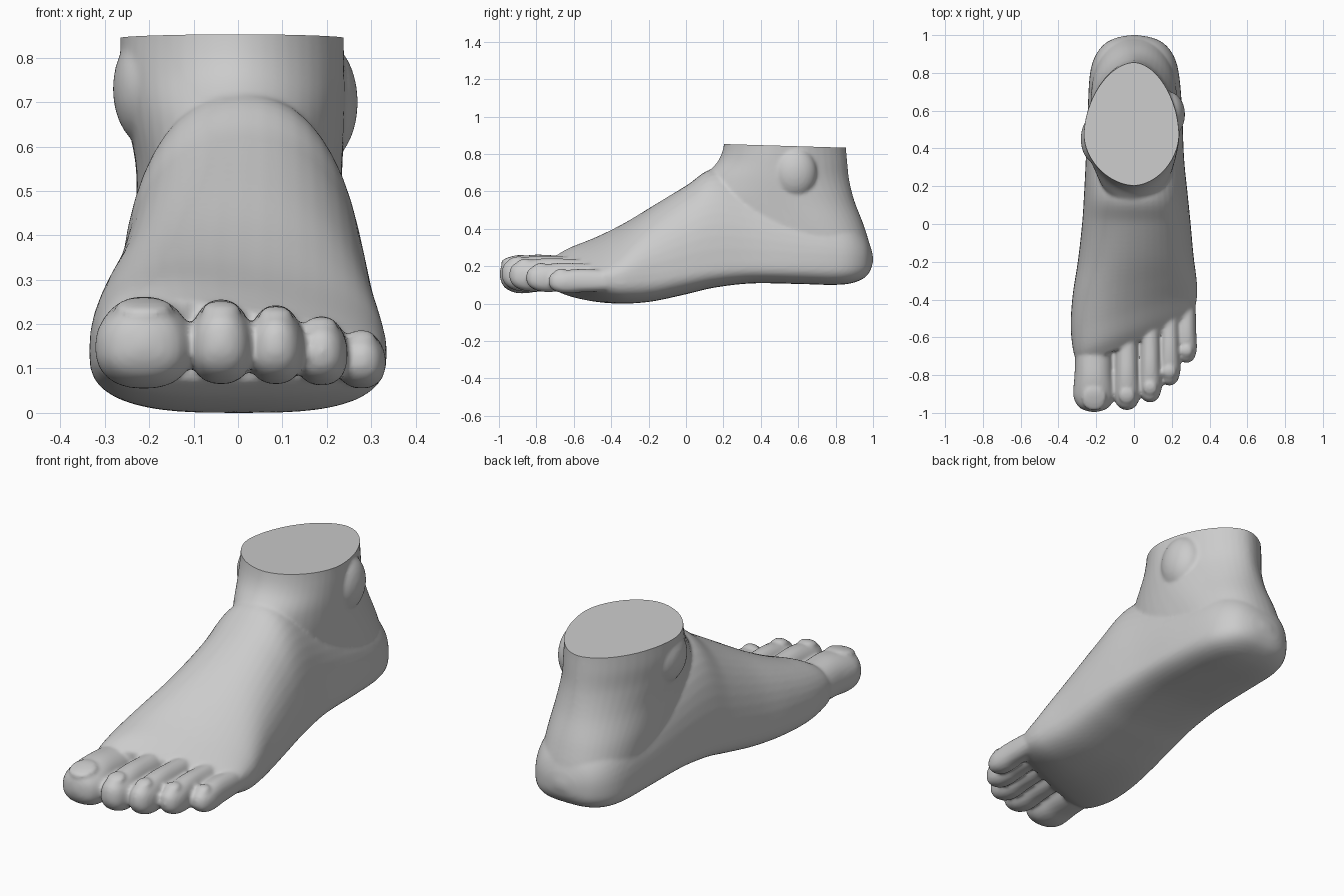
import bpy, bmesh, math
from mathutils import Vector, Matrix

if "Cube" in bpy.data.objects:
    bpy.data.objects.remove(bpy.data.objects["Cube"])

skin = bpy.data.materials.new("grey_skin")
skin.diffuse_color = (0.6, 0.6, 0.6, 1)
skin.use_nodes = True
skin.node_tree.nodes["Principled BSDF"].inputs["Base Color"].default_value = skin.diffuse_color
bm = bmesh.new()
SEG = 48


def spline(rows, steps):
    """Catmull-Rom interpolation through rows of numbers."""
    out = []
    n = len(rows)
    for i in range(n - 1):
        a, b, c, d = rows[max(i - 1, 0)], rows[i], rows[i + 1], rows[min(i + 2, n - 1)]
        for k in range(steps):
            t = k / steps
            out.append([0.5 * (2 * q + (r - p) * t + (2 * p - 5 * q + 4 * r - s) * t * t
                               + (3 * q - p - 3 * r + s) * t ** 3)
                        for p, q, r, s in zip(a, b, c, d)])
    out.append(list(rows[-1]))
    return out


def power(v, p):
    return math.copysign(abs(v) ** p, v)


def loft(rings):
    """Skin a list of closed rings and cap both ends."""
    vs = [[bm.verts.new(p) for p in ring] for ring in rings]
    for a, b in zip(vs, vs[1:]):
        for i in range(SEG):
            j = (i + 1) % SEG
            bm.faces.new((a[i], a[j], b[j], b[i]))
    bm.faces.new(vs[0][::-1])
    bm.faces.new(vs[-1])


def upright_ring(y, xl, xr, zb, zw, zt, shear=0, tilt=0, flat=0.65):
    """Cross-section facing the toes, with a flatter sole than top."""
    ring = []
    for i in range(SEG):
        t = 2 * math.pi * i / SEG
        c, s = math.cos(t), math.sin(t)
        p = 0.9 if s > 0 else flat
        x = (xl + xr) / 2 + (xr - xl) / 2 * power(c, p)
        z = zw + (zt - zw - tilt * x if s > 0 else zw - zb) * power(s, p)
        ring.append((x, y + shear * x, z))
    return ring


def level_ring(z, yf, yb, yw, xl, xr, p):
    """Horizontal cross-section of the ankle; yw is the widest place."""
    ring = []
    for i in range(SEG):
        t = 2 * math.pi * i / SEG
        c, s = power(math.cos(t), p), power(math.sin(t), p)
        ring.append((c * (xr if c > 0 else -xl), yw + s * (yb - yw if s > 0 else yw - yf), z))
    return ring


def ellipsoid(loc, size, pitch=0):
    m = Matrix.Translation(loc) @ Matrix.Rotation(pitch, 4, 'X') @ Matrix.Diagonal((*size, 1))
    bmesh.ops.create_uvsphere(bm, u_segments=32, v_segments=16, radius=1, matrix=m)


# Sole, instep and heel: y, left, right, bottom, widest height, top, shear, tilt
foot_rows = [
    (-0.63, -0.29, 0.29, 0.07, 0.14, 0.235, 0.40, 0.20),
    (-0.56, -0.32, 0.325, 0.035, 0.14, 0.285, 0.38, 0.20),
    (-0.45, -0.335, 0.335, 0.008, 0.14, 0.345, 0.28, 0.16),
    (-0.33, -0.325, 0.33, 0.0, 0.15, 0.42, 0.15, 0.12),
    (-0.18, -0.297, 0.315, 0.012, 0.16, 0.52, 0.05, 0.06),
    (0.0, -0.275, 0.30, 0.05, 0.19, 0.63, 0, 0),
    (0.15, -0.265, 0.285, 0.085, 0.21, 0.72, 0, 0),
    (0.35, -0.255, 0.265, 0.108, 0.22, 0.66, 0, 0),
    (0.60, -0.245, 0.255, 0.105, 0.22, 0.55, 0, 0),
    (0.78, -0.235, 0.24, 0.10, 0.22, 0.50, 0, 0),
    (0.88, -0.21, 0.215, 0.108, 0.225, 0.45, 0, 0),
    (0.95, -0.16, 0.165, 0.135, 0.23, 0.38, 0, 0),
    (0.985, -0.095, 0.10, 0.175, 0.235, 0.31, 0, 0),
    (1.0, -0.02, 0.02, 0.225, 0.24, 0.25, 0, 0),
]
loft([upright_ring(*r) for r in spline(foot_rows, 6)])

# Ankle column: z, front, back, widest y, left, right, roundness
ankle_rows = [
    (0.20, 0.20, 0.99, 0.70, -0.22, 0.22, 0.85),
    (0.30, 0.15, 0.985, 0.68, -0.225, 0.225, 0.85),
    (0.42, 0.08, 0.95, 0.62, -0.23, 0.23, 0.9),
    (0.55, 0.04, 0.90, 0.54, -0.23, 0.235, 1.0),
    (0.66, 0.08, 0.873, 0.49, -0.25, 0.24, 1.1),
    (0.76, 0.17, 0.862, 0.47, -0.265, 0.24, 1.1),
    (0.85, 0.203, 0.855, 0.47, -0.265, 0.238, 1.1),
    (0.95, 0.21, 0.855, 0.47, -0.265, 0.238, 1.1),
]
loft([level_ring(*r) for r in spline(ankle_rows, 6)])

# Ankle bones
ellipsoid((-0.20, 0.45, 0.73), (0.082, 0.13, 0.13))
ellipsoid((0.185, 0.58, 0.70), (0.085, 0.12, 0.14))

# Toes: centre x, half width, tip y, root y, bottom, top
toes = [
    (-0.212, 0.108, -0.995, -0.58, 0.055, 0.262),
    (-0.038, 0.071, -0.985, -0.55, 0.065, 0.256),
    (0.085, 0.063, -0.945, -0.50, 0.065, 0.243),
    (0.188, 0.058, -0.855, -0.44, 0.062, 0.218),
    (0.278, 0.054, -0.735, -0.38, 0.055, 0.185),
]
for cx, w, tip, root, zb, zt in toes:
    length, h = root - tip, zt - zb
    mid = zb + h * 0.45
    rows = []
    # fraction along the toe, width, bottom and top relative to full size
    for f, fw, fb, ft in ((0, 0.12, 0.42, 0.56), (0.025, 0.5, 0.26, 0.74), (0.08, 0.8, 0.12, 0.85),
                          (0.19, 1, 0.02, 0.91), (0.32, 1, 0, 0.97), (0.48, 0.95, 0.04, 1.0),
                          (0.7, 0.92, 0.06, 0.98), (1, 0.85, 0.1, 0.95)):
        rows.append((tip + length * f, cx - w * fw, cx + w * fw,
                     zb + h * fb, mid, zb + h * ft))
    loft([upright_ring(*r, flat=0.85) for r in spline(rows, 5)])
    # Toenail
    ellipsoid((cx, tip + length * 0.17, zb + h * 0.885),
              (w * 0.6, w * 0.62, 0.016), math.radians(14))

mesh = bpy.data.meshes.new("foot")
bmesh.ops.recalc_face_normals(bm, faces=bm.faces)
bm.to_mesh(mesh)
bm.free()
foot = bpy.data.objects.new("foot", mesh)
bpy.context.collection.objects.link(foot)
bpy.context.view_layer.objects.active = foot
foot.select_set(True)

# Fuse all volumes into one soft skin
remesh = foot.modifiers.new("fuse", 'REMESH')
remesh.mode = 'VOXEL'
remesh.voxel_size = 0.0095
soften = foot.modifiers.new("soften", 'SMOOTH')
soften.factor = 0.5
soften.iterations = 5
for name in ("fuse", "soften"):
    bpy.ops.object.modifier_apply(modifier=name)

# Flat, slightly sloping cut across the top of the ankle
bm = bmesh.new()
bm.from_mesh(foot.data)
cut = bmesh.ops.bisect_plane(bm, geom=bm.verts[:] + bm.edges[:] + bm.faces[:],
                             plane_co=Vector((0, 0.2, 0.853)),
                             plane_no=Vector((0, 0.03, 1)).normalized(), clear_outer=True)
rim = [e for e in cut["geom_cut"] if isinstance(e, bmesh.types.BMEdge)]
bmesh.ops.contextual_create(bm, geom=rim)
bmesh.ops.recalc_face_normals(bm, faces=bm.faces)
bm.to_mesh(foot.data)
bm.free()

foot.data.materials.clear()
foot.data.materials.append(skin)
bpy.ops.object.shade_smooth_by_angle(angle=math.radians(50))
